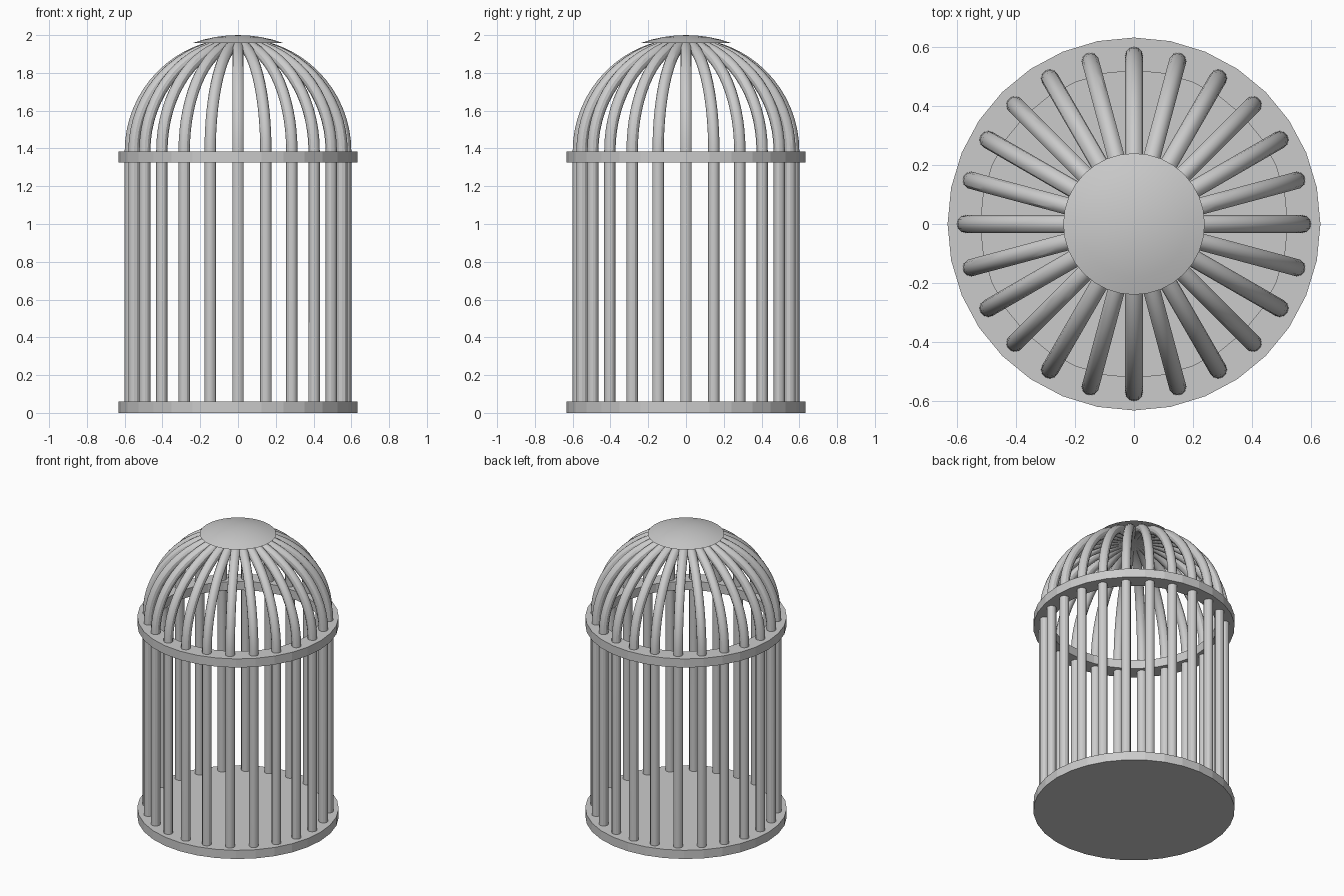
import bpy
from math import sin, cos, pi, tau

if "Cube" in bpy.data.objects:
    bpy.data.objects.remove(bpy.data.objects["Cube"])

R_RIM, R_BAR, BAR, SPRING = 0.632, 0.57, 0.03, 1.385
SIDES, BARS = 32, 24


def lathe(name, profile, sides, closed=False, smooth=False):
    """Spin (radius, z) points about z; radius 0 becomes a pole."""
    verts, rings, faces = [], [], []
    for r, z in profile:
        n = 1 if r == 0 else sides
        rings.append([len(verts) + i % n for i in range(sides)])
        verts += [(r * sin(tau * i / sides), -r * cos(tau * i / sides), z) for i in range(n)]
    pairs = list(zip(rings, rings[1:]))
    if closed:
        pairs.append((rings[-1], rings[0]))
    for a, b in pairs:
        for i in range(sides):
            j = (i + 1) % sides
            faces.append(list(dict.fromkeys((a[i], a[j], b[j], b[i]))))
    mesh = bpy.data.meshes.new(name)
    mesh.from_pydata(verts, [], faces)
    obj = bpy.data.objects.new(name, mesh)
    bpy.context.collection.objects.link(obj)
    if smooth:
        bpy.ops.object.select_all(action='DESELECT')
        bpy.context.view_layer.objects.active = obj
        obj.select_set(True)
        bpy.ops.object.shade_smooth_by_angle()
    return obj


# Floor disc
lathe("base", [(0, 0), (R_RIM, 0), (R_RIM, 0.06), (0, 0.06)], SIDES)

# Band where the dome springs from the upright bars
lathe("band", [(0.52, 1.325), (R_RIM, 1.325), (R_RIM, SPRING), (0.52, SPRING)], SIDES, closed=True)

# Shallow domed cap with a flat underside
cap_r = 0.707
half = 0.346
cap = [(0, 1.958)]
cap += [(cap_r * sin(half * k / 4), 2 - cap_r + cap_r * cos(half * k / 4)) for k in (4, 3, 2, 1)]
lathe("cap", cap + [(0, 2.0)], SIDES, smooth=True)

# Bars: upright, then a quarter circle up to the crown
curve = bpy.data.curves.new("bars", 'CURVE')
curve.dimensions = '3D'
curve.bevel_depth = BAR
curve.bevel_resolution = 4
curve.use_fill_caps = True
path = [(R_BAR, 0.03)]
path += [(R_BAR * cos(pi / 2 * k / 16), SPRING + R_BAR * sin(pi / 2 * k / 16)) for k in range(17)]
for b in range(BARS):
    a = tau * b / BARS
    spline = curve.splines.new('POLY')
    spline.points.add(len(path) - 1)
    for p, (r, z) in zip(spline.points, path):
        p.co = (r * cos(a), r * sin(a), z, 1)
bars = bpy.data.objects.new("bars", curve)
bpy.context.collection.objects.link(bars)
bpy.ops.object.select_all(action='DESELECT')
bpy.context.view_layer.objects.active = bars
bars.select_set(True)
bpy.ops.object.convert(target='MESH')
bpy.ops.object.shade_smooth_by_angle()
